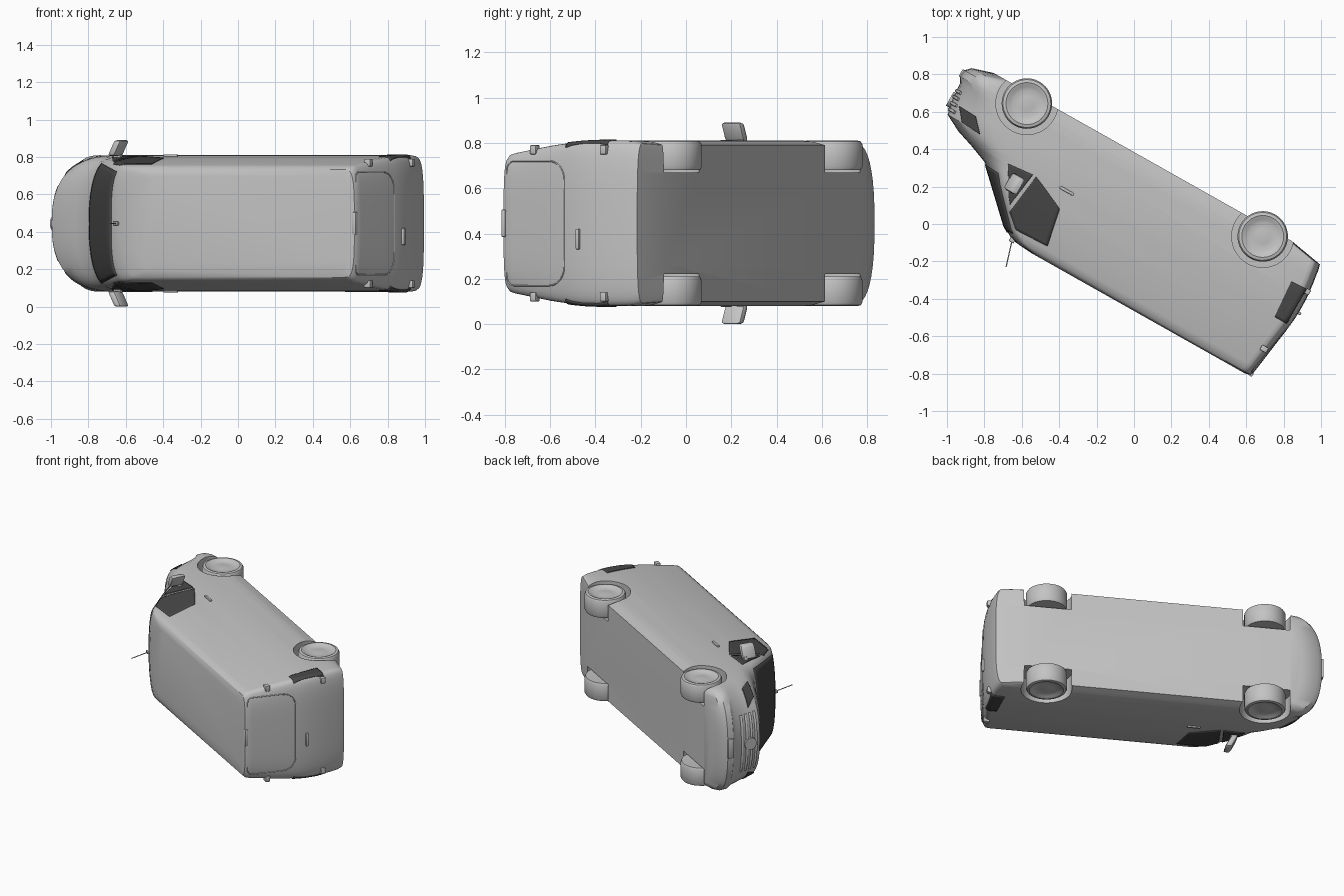
import bpy, bmesh, math
from mathutils import Matrix, Vector

if "Cube" in bpy.data.objects:
    bpy.data.objects.remove(bpy.data.objects["Cube"])

# The van is drawn upright (x rearward, y sideways, z up), then laid on its side
A = math.radians(29.4)
C, S = math.cos(A), math.sin(A)
LAY = Matrix(((C, 0, -S, 0), (-S, 0, -C, 0), (0, 1, 0, 0.445), (0, 0, 0, 1)))


def material(name, value):
    m = bpy.data.materials.new(name)
    m.use_nodes = True
    colour = (value, value, value, 1)
    m.diffuse_color = colour
    m.node_tree.nodes["Principled BSDF"].inputs["Base Color"].default_value = colour
    return m


PAINT = material("grey paint", 0.55)
GLASS = material("dark glass", 0.065)


def add(name, bm, mat, smooth=True):
    bmesh.ops.recalc_face_normals(bm, faces=bm.faces)
    me = bpy.data.meshes.new(name)
    bm.to_mesh(me)
    bm.free()
    ob = bpy.data.objects.new(name, me)
    bpy.context.collection.objects.link(ob)
    me.materials.append(mat)
    ob.matrix_world = LAY
    if smooth:
        smooth_shade(ob)
    return ob


def smooth_shade(ob):
    bpy.ops.object.select_all(action="DESELECT")
    ob.select_set(True)
    bpy.context.view_layer.objects.active = ob
    bpy.ops.object.shade_smooth_by_angle(angle=math.radians(32))


# Body levels: height, nose, nose rounding, tail, half width
LEVELS = [
    (-.335, -1.05, .15, .78, .345), (-.3, -1.165, .18, .972, .355),
    (-.27, -1.195, .2, .98, .362), (-.23, -1.198, .22, .985, .365),
    (-.2, -1.18, .25, .99, .365), (-.1, -1.172, .35, 1.0, .365),
    (-.02, -1.155, .4, 1.0, .362), (.03, -1.06, .36, .997, .358),
    (.06, -.97, .3, .993, .355), (.105, -.855, .16, .988, .35),
    (.17, -.787, .13, .978, .342), (.35, -.6, .1, .952, .312),
    (.38, -.55, .1, .947, .304), (.397, -.5, .12, .938, .288),
    (.405, -.4, .12, .91, .25)]
TAIL, NF, NR = 0.06, 2.5, 3.5


def level(h):
    for a, b in zip(LEVELS, LEVELS[1:]):
        if h <= b[0]:
            t = (h - a[0]) / (b[0] - a[0])
            return [p + (q - p) * t for p, q in zip(a, b)][1:]
    return LEVELS[-1][1:]


def curve(f, n):
    return max(0, 1 - min(1, abs(f)) ** n) ** (1 / n)


# Points on the body skin
def front(y, h):
    nose, c, tail, w = level(h)
    return Vector((nose + c * (1 - curve(y / w, NF)), y, h))


def rear(y, h):
    nose, c, tail, w = level(h)
    return Vector((tail - TAIL * (1 - curve(y / w, NR)), y, h))


def flank(x, h):
    nose, c, tail, w = level(h)
    k = curve(max(0, nose + c - x) / c, NF) * curve(max(0, x - tail + TAIL) / TAIL, NR)
    return Vector((x, w * k, h))


def windscreen_point(f, h):
    return front(f * level(h)[3], h)


# Body shell lofted through the levels
bm = bmesh.new()
rings = []
STEPS = 20
for h, nose, c, tail, w in LEVELS:
    ring = []
    for end, n in ((0, NF), (1, NR)):
        for i in range(STEPS + 1):
            t = math.pi * (i / STEPS - 0.5) * (1 - 2 * end)
            y = math.copysign(w * abs(math.sin(t)) ** (2 / n), t)
            k = 1 - max(0, math.cos(t)) ** (2 / n)
            ring.append(bm.verts.new((tail - TAIL * k if end else nose + c * k, y, h)))
    rings.append(ring)
for lo, hi in zip(rings, rings[1:]):
    for i in range(len(lo)):
        j = (i + 1) % len(lo)
        bm.faces.new((lo[i], lo[j], hi[j], hi[i]))
bm.faces.new(rings[0])
bm.faces.new(rings[-1])
body = add("body", bm, PAINT, False)

# Wheel arches cut from the body
AXLES = {"front": -0.815, "rear": 0.632}
AXLE_H = -0.28
bm = bmesh.new()
for x in AXLES.values():
    for side in (-1, 1):
        place = Matrix.Translation((x, side * 0.41, AXLE_H)) @ Matrix.Rotation(math.pi / 2, 4, "X")
        bmesh.ops.create_cone(bm, cap_ends=True, segments=48, radius1=0.166, radius2=0.166,
                              depth=0.37, matrix=place)
cutter = add("arch_cutter", bm, PAINT, False)
cutter.hide_render = True
mod = body.modifiers.new("arches", "BOOLEAN")
mod.object = cutter
mod.operation = "DIFFERENCE"
mod.solver = "EXACT"
bpy.context.view_layer.objects.active = body
bpy.ops.object.modifier_apply(modifier="arches")
bpy.data.objects.remove(cutter)
smooth_shade(body)

# Wheels turned from one profile
RIM = [(0, .245), (.1, .235), (.128, .235), (.135, .25), (.135, .35), (.128, .362),
       (.112, .366), (.092, .358), (.075, .35), (.04, .354), (0, .357)]
for end, x in AXLES.items():
    for side, label in ((1, "right"), (-1, "left")):
        bm = bmesh.new()
        vs = [bm.verts.new((x + r, side * y, AXLE_H)) for r, y in RIM]
        es = [bm.edges.new(p) for p in zip(vs, vs[1:])]
        bmesh.ops.spin(bm, geom=vs + es, cent=(x, 0, AXLE_H), axis=(0, 1, 0),
                       angle=2 * math.pi, steps=40)
        bmesh.ops.remove_doubles(bm, verts=bm.verts, dist=1e-4)
        add(f"{end}_{label}_wheel", bm, PAINT)


def along(rail, t):
    t *= len(rail) - 1
    i = min(int(t), len(rail) - 2)
    return Vector(rail[i]).lerp(Vector(rail[i + 1]), t - i)


# Thin plate following the skin between two rails
def plate(name, skin, bottom, top, mirror=True, n=16):
    bm = bmesh.new()
    rows = []
    for j in range(n + 1):
        pts = [along(bottom, i / n).lerp(along(top, i / n), j / n) for i in range(n + 1)]
        rows.append([bm.verts.new(skin(*p)) for p in pts])
    for a, b in zip(rows, rows[1:]):
        for i in range(n):
            bm.faces.new((a[i], a[i + 1], b[i + 1], b[i]))
    ob = add(name, bm, GLASS)
    if mirror:
        ob.modifiers.new("both sides", "MIRROR").use_axis = (False, True, False)
    solid = ob.modifiers.new("thickness", "SOLIDIFY")
    solid.thickness = 0.009
    solid.offset = 0


plate("windscreen", windscreen_point, [(-.92, .118), (0, .112), (.92, .118)],
      [(-.9, .36), (0, .37), (.9, .36)], mirror=False, n=28)
plate("side_windows", flank, [(-.58, .037), (-.53, .058), (-.385, .125)],
      [(-.61, .27), (-.535, .338), (-.345, .33)])
plate("quarter_windows", flank, [(-.745, .05), (-.6, .036)], [(-.655, .2), (-.628, .235)])
plate("headlights", flank, [(-1.12, -.09), (-1.02, -.085)], [(-1.065, -.022), (-.955, -.016)])
plate("tail_lights", flank, [(.885, -.145), (.972, -.15)], [(.9, .063), (.97, .063)])


# Rounded box, optionally leaned and mirrored
def box(name, centre, size, mirror=False, lean=0, bevel=0.004):
    bm = bmesh.new()
    bmesh.ops.create_cube(bm, size=1)
    for v in bm.verts:
        v.co = Vector(a * b for a, b in zip(v.co, size))
        v.co.x += lean * v.co.y
    bmesh.ops.bevel(bm, geom=bm.edges[:], offset=bevel, segments=2, affect="EDGES", profile=0.5)
    bmesh.ops.translate(bm, verts=bm.verts, vec=centre)
    ob = add(name, bm, PAINT)
    if mirror:
        ob.modifiers.new("both sides", "MIRROR").use_axis = (False, True, False)


box("mirrors", (-.663, .403, .127), (.045, .084, .1), True, 0.5, 0.014)
box("mirror_arms", (-.68, .35, .1), (.04, .06, .03), True)
box("door_handles", (-.4, .361, .022), (.085, .016, .016), True)
for h in (.24, -.14):
    box("upper_hinges" if h > 0 else "lower_hinges", rear(.325, h), (.04, .04, .03), True)
box("tailgate_handle", rear(-.07, -.018), (.028, .09, .016))
box("brake_lamp", (.938, 0, .392), (.024, .12, .022))
box("number_plate", front(0, -.25), (.016, .14, .045))


# Round rods along a path
def rod(name, points, radius, closed=False):
    cu = bpy.data.curves.new(name, "CURVE")
    cu.dimensions = "3D"
    cu.bevel_depth = radius
    cu.bevel_resolution = 2
    cu.use_fill_caps = True
    sp = cu.splines.new("POLY")
    sp.points.add(len(points) - 1)
    for p, co in zip(sp.points, points):
        p.co = (*co, 1)
    sp.use_cyclic_u = closed
    cu.materials.append(PAINT)
    ob = bpy.data.objects.new(name, cu)
    bpy.context.collection.objects.link(ob)
    ob.matrix_world = LAY


# Grille bars, badge disc, tailgate seam and aerial
for i, h in enumerate((-.05, -.085, -.12, -.155)):
    rod(f"grille_bar_{i + 1}", [front(.2 * k / 8, h) for k in range(-8, 9)], 0.009)
bm = bmesh.new()
bmesh.ops.create_cone(bm, cap_ends=True, segments=32, radius1=0.042, radius2=0.042, depth=0.03,
                      matrix=Matrix.Translation(front(0, -.1)) @ Matrix.Rotation(math.pi / 2, 4, "Y"))
add("grille_disc", bm, PAINT)
seam = []
for cy, ch, start in ((.19, .145, 270), (.24, .345, 0), (-.24, .345, 90), (-.19, .145, 180)):
    r = 0.085 if ch < 0.2 else 0.035
    for k in range(9):
        t = math.radians(start + k * 90 / 8)
        seam.append(rear(cy + r * math.cos(t), ch + r * math.sin(t)))
rod("tailgate_seam", seam, 0.0035, True)
rod("aerial", [(-.53, 0, .38), (-.483, 0, .536)], 0.003)
box("aerial_base", (-.525, 0, .395), (.03, .02, .025))
